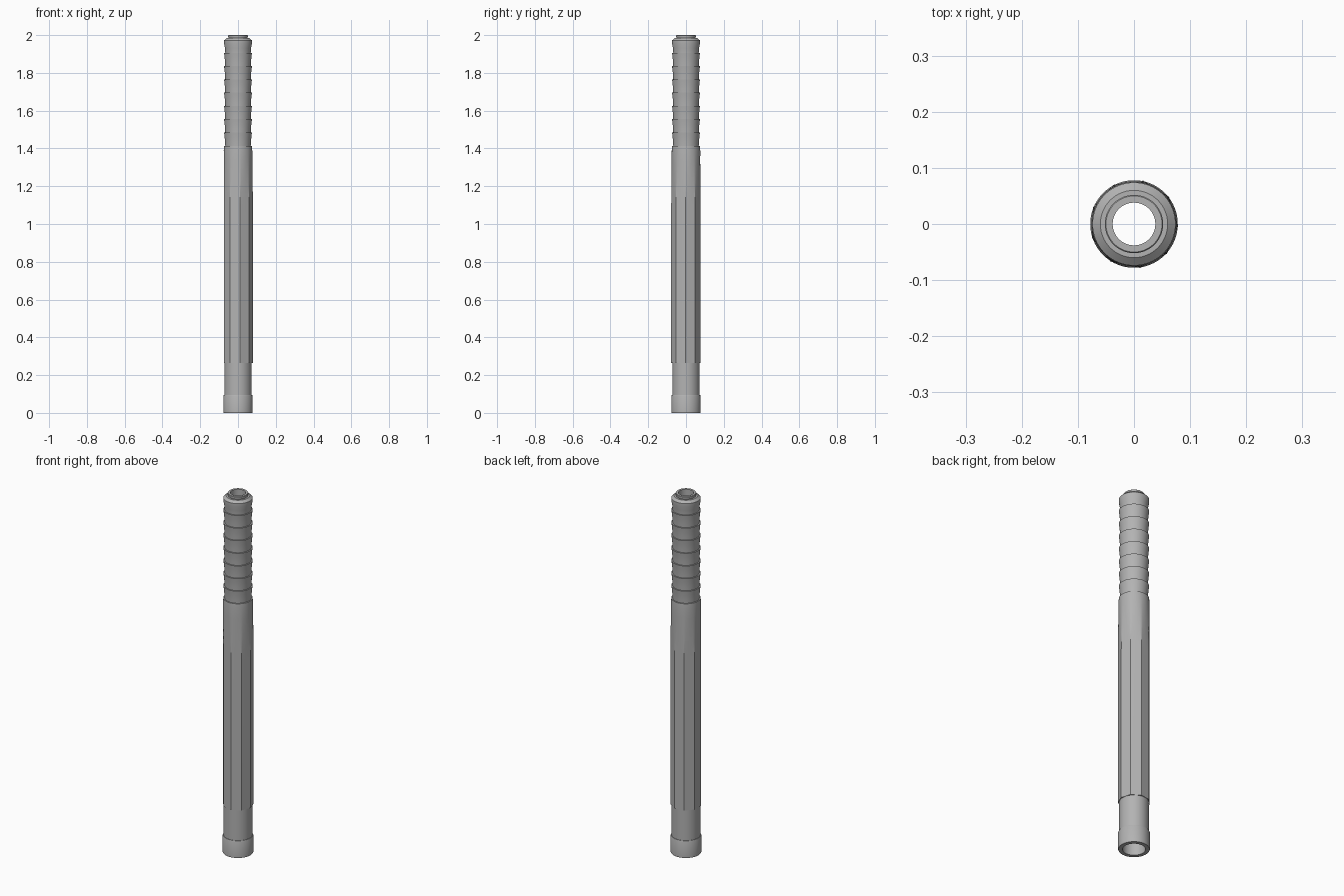
import bpy
import bmesh
import math

if "Cube" in bpy.data.objects:
    bpy.data.objects.remove(bpy.data.objects["Cube"], do_unlink=True)

SEGMENTS = 72
FACETS = 9
TURN = math.radians(-2)
CORNER = 0.079

metal = bpy.data.materials.new("plain grey metal")
metal.use_nodes = True
grey = (0.45, 0.45, 0.45, 1)
metal.diffuse_color = grey
metal.node_tree.nodes["Principled BSDF"].inputs["Base Color"].default_value = grey


def facet_radius(angle):
    """Radius of the nine-sided grip section, measured from one corner."""
    half = math.pi / FACETS
    return CORNER * math.cos(half) / math.cos(angle % (2 * half) - half)


def lathe(name, profile, closed=False):
    """Spin (radius, z, facet blend) points around z."""
    bm = bmesh.new()
    rings = []
    for point in profile:
        r, z = point[:2]
        blend = point[2] if len(point) > 2 else 0
        ring = []
        for i in range(SEGMENTS):
            a = 2 * math.pi * i / SEGMENTS
            rad = r + (facet_radius(a) - r) * blend
            ring.append(bm.verts.new((rad * math.cos(a + TURN), rad * math.sin(a + TURN), z)))
        rings.append(ring)
    pairs = list(zip(rings, rings[1:]))
    if closed:
        pairs.append((rings[-1], rings[0]))
    for low, high in pairs:
        for i in range(SEGMENTS):
            j = (i + 1) % SEGMENTS
            bm.faces.new((low[i], low[j], high[j], high[i]))
    if closed:
        bmesh.ops.recalc_face_normals(bm, faces=bm.faces)
    mesh = bpy.data.meshes.new(name)
    bm.to_mesh(mesh)
    bm.free()
    obj = bpy.data.objects.new(name, mesh)
    bpy.context.collection.objects.link(obj)
    mesh.materials.append(metal)
    bpy.ops.object.select_all(action="DESELECT")
    obj.select_set(True)
    bpy.context.view_layer.objects.active = obj
    bpy.ops.object.shade_smooth_by_angle(angle=math.radians(25))
    return obj


# Collar at the foot and the plain sleeve above it
outer = [(0.056, 0), (0.076, 0), (0.078, 0.003), (0.078, 0.09), (0.076, 0.095),
         (0.0725, 0.095), (0.0725, 0.265)]

# Nine-sided grip that fades into a round shoulder
outer += [(0.075, 0.265, 1), (0.075, 1.1, 1)]
for step in range(1, 6):
    t = step / 5
    outer.append((0.0755, 1.1 + 0.29 * t, 1 - t))
outer.append((0.074, 1.414))

# Stack of flared rings, each with an upward ledge
PITCH = 0.0703
for k in range(7):
    base = 1.414 + k * PITCH
    for t in (0, 0.3, 0.6, 0.85, 1):
        outer.append((0.0675 + 0.0065 * t ** 1.5, base + PITCH * t))

# End cap, chamfer and short neck
outer += [(0.0675, 1.906), (0.069, 1.93), (0.074, 1.955), (0.074, 1.972),
          (0.06, 1.984), (0.05, 1.984), (0.052, 1.99), (0.052, 1.998), (0.05, 2.0)]

# Through bore, narrower at the neck
bore = [(0.038, 2.0), (0.038, 1.93), (0.056, 1.9)]

lathe("hollow_handle", outer + bore, closed=True)
